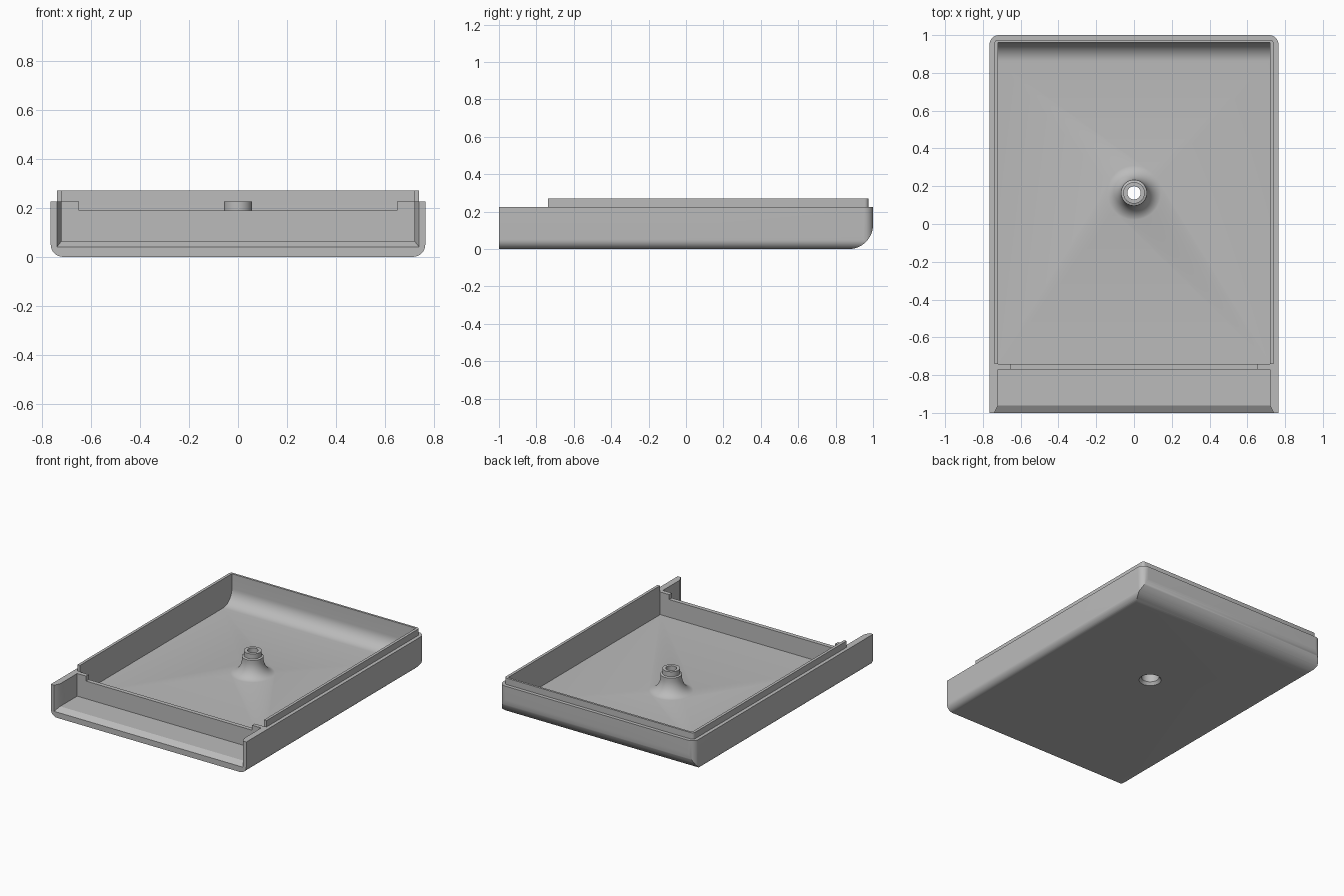
import bpy, bmesh
from math import sin, cos, pi
from mathutils import Vector

cube = bpy.data.objects.get("Cube")
if cube:
    bpy.data.objects.remove(cube, do_unlink=True)

grey = bpy.data.materials.new("matte_grey")
grey.use_nodes = True
shade = (0.5, 0.5, 0.5, 1)
grey.diffuse_color = shade
grey.node_tree.nodes["Principled BSDF"].inputs["Base Color"].default_value = shade


def finish(name, bm):
    bmesh.ops.recalc_face_normals(bm, faces=bm.faces)
    mesh = bpy.data.meshes.new(name)
    bm.to_mesh(mesh)
    bm.free()
    mesh.materials.append(grey)
    obj = bpy.data.objects.new(name, mesh)
    bpy.context.collection.objects.link(obj)
    return obj


def arc(cx, cy, r, start, steps=12):
    """Quarter circle, counter-clockwise from the start angle."""
    angles = [start + pi / 2 * i / steps for i in range(steps + 1)]
    return [(cx + r * cos(a), cy + r * sin(a)) for a in angles]


def prism(name, profile, axis, lo, hi):
    """Extrude a 2D profile along an axis (x: y-z, y: x-z, z: x-y)."""
    bm = bmesh.new()

    def point(p, d):
        v = list(p)
        v.insert("xyz".index(axis), d)
        return bm.verts.new(v)
    face = bm.faces.new([point(p, lo) for p in profile])
    ext = bmesh.ops.extrude_face_region(bm, geom=[face])
    shift = Vector([hi - lo if a == axis else 0 for a in "xyz"])
    bmesh.ops.translate(bm, vec=shift, verts=[v for v in ext["geom"] if isinstance(v, bmesh.types.BMVert)])
    return finish(name, bm)


def box(name, x, y0, y1, z0, z1):
    return prism(name, [(-x, y0), (x, y0), (x, y1), (-x, y1)], "z", z0, z1)


def lathe(name, profile, y, steps=48):
    """Spin a closed-on-axis radius-height profile about a vertical axis."""
    bm = bmesh.new()
    rings = [[bm.verts.new((r * cos(2 * pi * i / steps), y + r * sin(2 * pi * i / steps), z))
              for i in range(steps)] for r, z in profile]
    for a, b in zip(rings, rings[1:]):
        for i in range(steps):
            j = (i + 1) % steps
            bm.faces.new((a[i], a[j], b[j], b[i]))
    bm.faces.new(rings[0])
    bm.faces.new(rings[-1])
    return finish(name, bm)


def combine(target, tool, operation):
    mod = target.modifiers.new("cut", "BOOLEAN")
    mod.object, mod.operation, mod.solver = tool, operation, "EXACT"
    bpy.context.view_layer.objects.active = target
    bpy.ops.object.modifier_apply(modifier=mod.name)
    bpy.data.objects.remove(tool, do_unlink=True)


W, TOP, FLOOR = 0.765, 0.225, 0.065
BOSS_Y = 0.165

# Outer shell: side outline crossed with front and plan outlines
tray = prism("tray", [(-1, 0)] + arc(0.87, 0.13, 0.13, -pi / 2, 16) + [(1, TOP), (-1, TOP)], "x", -1, 1)
front = arc(-W + 0.05, 0.05, 0.05, pi) + arc(W - 0.05, 0.05, 0.05, -pi / 2) + [(W, 0.5), (-W, 0.5)]
combine(tray, prism("front_outline", front, "y", -1.5, 1.5), "INTERSECT")
plan = [(-W, -1.2), (W, -1.2)] + arc(W - 0.05, 0.95, 0.05, 0) + arc(-W + 0.05, 0.95, 0.05, pi / 2)
combine(tray, prism("plan_outline", plan, "z", -0.5, 0.5), "INTERSECT")

# Raised inner lip
lip = [(-0.74, -0.738), (0.74, -0.738)] + arc(0.72, 0.955, 0.02, 0, 4) + arc(-0.72, 0.955, 0.02, pi / 2, 4)
combine(tray, prism("lip", lip, "z", 0.15, 0.27), "UNION")

# Main cavity with a rounded rear floor edge
cavity = [(-0.74, FLOOR)] + arc(0.86, FLOOR + 0.1, 0.1, -pi / 2) + [(0.96, 0.5), (-0.74, 0.5)]
combine(tray, prism("cavity", cavity, "x", -0.72, 0.72), "DIFFERENCE")

# Front pocket, its flared mouth and the lowered crossbar
combine(tray, box("front_pocket", 0.72, -1.2, -0.77, FLOOR, 0.5), "DIFFERENCE")
mouth = box("mouth", 0.72, -1.04, -0.96, FLOOR, 0.5)
for v in mouth.data.vertices:
    if v.co.y < -1:
        v.co.x *= 0.76 / 0.72
        if v.co.z < 0.2:
            v.co.z = 0.015
combine(tray, mouth, "DIFFERENCE")
combine(tray, box("crossbar_notch", 0.65, -0.8, -0.71, 0.19, 0.5), "DIFFERENCE")

# Screw boss with a flared foot, then its stepped bore
flare = [(0.155 - 0.086 * sin(t * pi / 24), 0.17 - 0.106 * cos(t * pi / 24)) for t in range(13)]
boss = [(0.155, 0.04)] + flare + [(0.069, 0.185), (0.057, 0.19), (0.057, TOP)]
combine(tray, lathe("boss", boss, BOSS_Y), "UNION")
bore = [(0.078, -0.01), (0.073, 0), (0.058, 0.02), (0.055, 0.16), (0.035, 0.16), (0.035, 0.4)]
combine(tray, lathe("bore", bore, BOSS_Y), "DIFFERENCE")

# Smooth the rounded surfaces, keep hard edges
bpy.ops.object.select_all(action="DESELECT")
tray.select_set(True)
bpy.context.view_layer.objects.active = tray
bpy.ops.object.shade_smooth_by_angle(angle=pi / 6)
